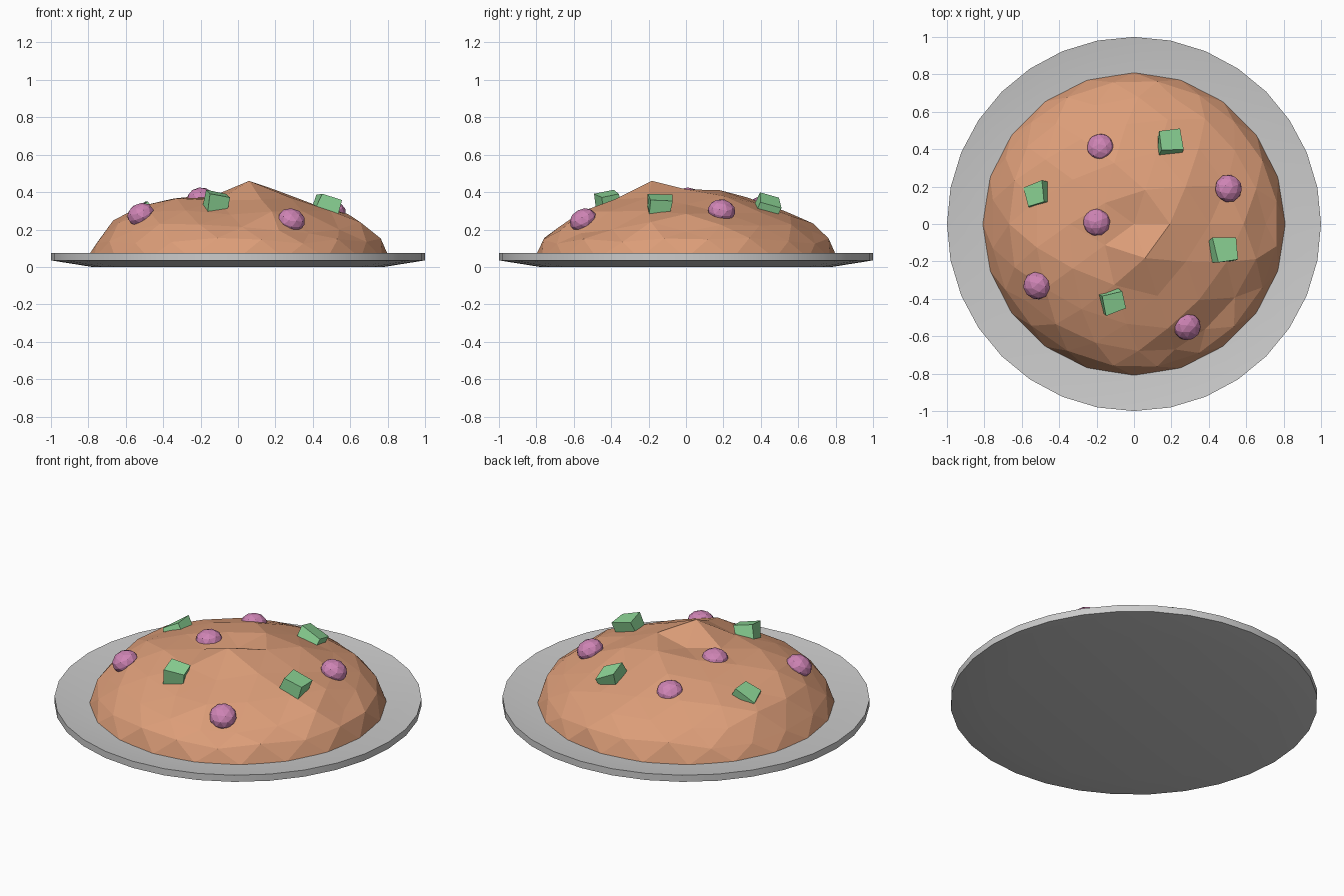
import bpy, bmesh, math, random
from mathutils import Vector, Matrix

if "Cube" in bpy.data.objects:
    bpy.data.objects.remove(bpy.data.objects["Cube"])

random.seed(4)


def material(name, rgb):
    m = bpy.data.materials.new(name)
    m.diffuse_color = (*rgb, 1)
    m.use_nodes = True
    m.node_tree.nodes["Principled BSDF"].inputs["Base Color"].default_value = m.diffuse_color
    return m


def add_object(name, bm, mat=None):
    mesh = bpy.data.meshes.new(name)
    bmesh.ops.recalc_face_normals(bm, faces=bm.faces[:])
    bm.to_mesh(mesh)
    bm.free()
    ob = bpy.data.objects.new(name, mesh)
    bpy.context.collection.objects.link(ob)
    if mat:
        mesh.materials.append(mat)
    return ob


DOUGH = material("baked_brown", (0.72, 0.34, 0.19))
PINK = material("pink", (0.62, 0.23, 0.46))
GREEN = material("green", (0.27, 0.68, 0.31))

# Plate: 32-sided lathe with a raised rim
SIDES = 32
profile = [(0.78, 0.0), (1.0, 0.035), (1.0, 0.075), (0.78, 0.045)]
bm = bmesh.new()
rings = [[bm.verts.new((r * math.cos(2 * math.pi * i / SIDES),
                        r * math.sin(2 * math.pi * i / SIDES), z))
          for i in range(SIDES)] for r, z in profile]
for a, b in zip(rings, rings[1:]):
    for i in range(SIDES):
        j = (i + 1) % SIDES
        bm.faces.new((a[i], a[j], b[j], b[i]))
bm.faces.new(rings[0])
bm.faces.new(rings[-1])
plate = add_object("plate", bm)
bpy.context.view_layer.objects.active = plate
plate.select_set(True)
bpy.ops.object.shade_smooth_by_angle(angle=math.radians(30))

# Mound: flattened icosphere dome with uneven height
BASE, RADIUS, HEIGHT = 0.045, 0.81, 0.36
bm = bmesh.new()
bmesh.ops.create_icosphere(bm, subdivisions=3, radius=1)
for v in bm.verts:
    up = max(v.co.z, 0)
    k = RADIUS * (1 - 0.06 * up)
    bump = random.uniform(-0.02, 0.02) if up > 0.2 else 0
    v.co = (v.co.x * k, v.co.y * k, BASE + HEIGHT * up + bump)

# Distinct peaks and dips: x, y, height
features = [(0.06, -0.2, 0.46), (0, 0, 0.375), (0.2, 0, 0.415), (0.07, 0.19, 0.41),
            (-0.17, 0.12, 0.385), (-0.17, -0.12, 0.37), (0.13, -0.41, 0.36),
            (-0.04, -0.57, 0.28), (0.38, -0.6, 0.18), (0.55, -0.43, 0.2),
            (-0.68, 0.24, 0.25), (0.7, -0.2, 0.24), (0.42, 0, 0.335)]
for x, y, z in features:
    top = [v for v in bm.verts if v.co.z > BASE + 0.05]
    near = min(top, key=lambda v: (v.co.xy - Vector((x, y))).length)
    near.co.z = z
mound = add_object("mound", bm, DOUGH)


def surface_frame(x, y, z, spin):
    n = Vector((x / RADIUS ** 2, y / RADIUS ** 2, (z - BASE) / HEIGHT ** 2)).normalized()
    return (Matrix.Translation((x, y, z)) @ n.to_track_quat('Z', 'Y').to_matrix().to_4x4()
            @ Matrix.Rotation(spin, 4, 'Z'))


# Pink round toppings pressed into the dome
berries = [(-0.18, 0.41, 0.315), (0.505, 0.19, 0.30), (-0.2, 0.01, 0.365),
           (-0.52, -0.33, 0.28), (0.285, -0.55, 0.25)]
for i, (x, y, z) in enumerate(berries):
    bm = bmesh.new()
    bmesh.ops.create_icosphere(bm, subdivisions=2, radius=0.075,
                               matrix=surface_frame(x, y, z, i) @ Matrix.Diagonal((1, 1, 0.8, 1)))
    add_object(f"berry_{i + 1}", bm, PINK)

# Green irregular chunks
chunks = [(0.19, 0.43, 0.31, 0.1, 0.15), (-0.51, 0.16, 0.28, 0.2, -0.1),
          (0.475, -0.14, 0.325, 1.7, 0.3), (-0.12, -0.415, 0.335, 0.3, 0.35)]
for i, (x, y, z, spin, tilt) in enumerate(chunks):
    bm = bmesh.new()
    bmesh.ops.create_cube(bm, size=0.115)
    for v in bm.verts:
        v.co.z *= 0.85
        v.co += Vector([random.uniform(-0.012, 0.012) for _ in range(3)])
    n = surface_frame(x, y, z, 0).to_3x3() @ Vector((0, 0, 1))
    lean = Vector((0, 0, 1)).rotation_difference(n).to_matrix().to_4x4()
    bm.transform(Matrix.Translation((x, y, z)) @ lean
                 @ Matrix.Rotation(spin, 4, 'Z') @ Matrix.Rotation(tilt, 4, 'Y'))
    add_object(f"green_chunk_{i + 1}", bm, GREEN)
